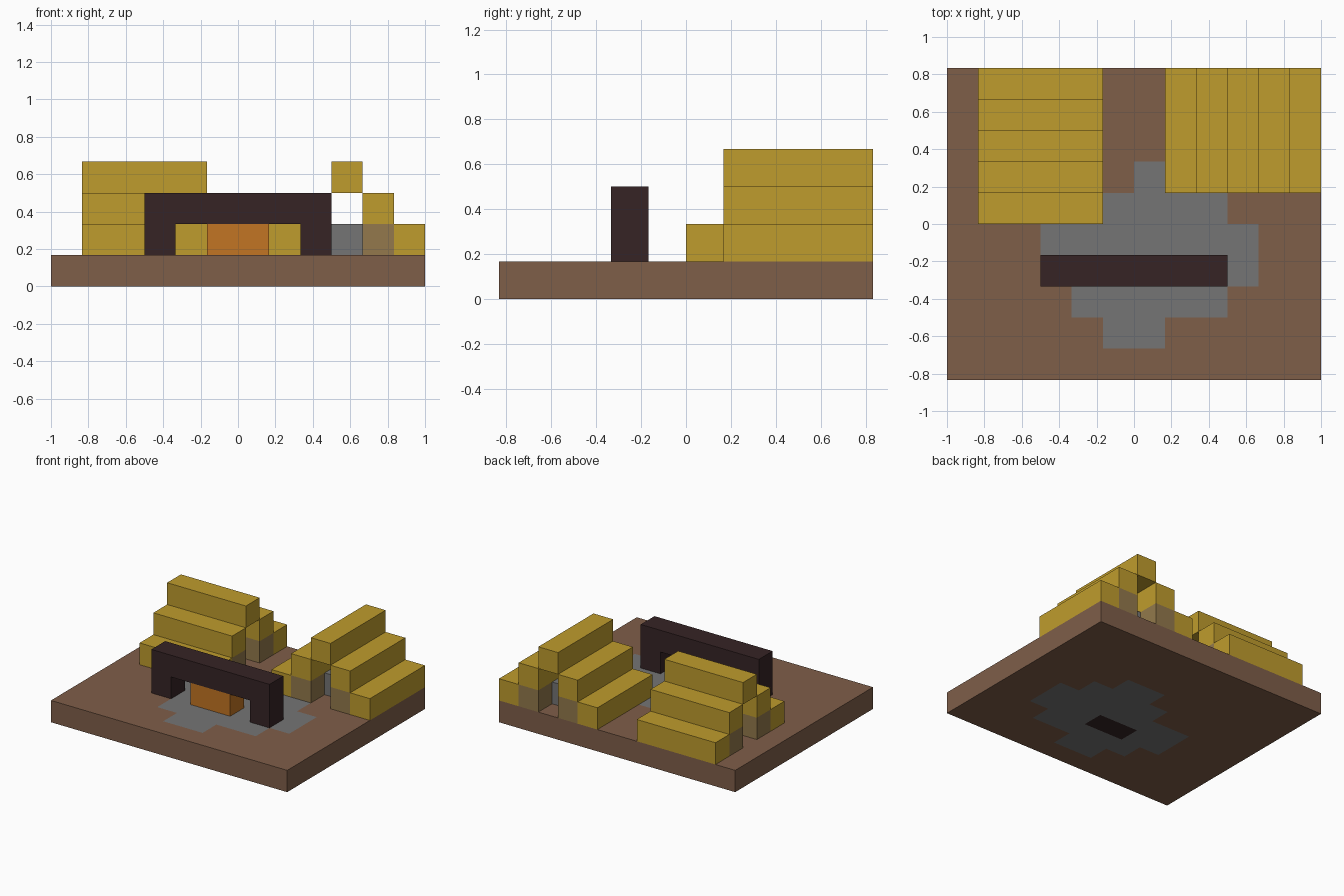
import bpy
import bmesh
from mathutils import Matrix, Vector

cube = bpy.data.objects.get("Cube")
if cube:
    bpy.data.objects.remove(cube)

U = 1 / 6                                  # one block
ORIGIN = Vector((-1, -5 * U, 0))           # corner of the block grid


def material(name, rgb):
    lin = [((c / 255 + 0.055) / 1.055) ** 2.4 for c in rgb] + [1]
    m = bpy.data.materials.new(name)
    m.use_nodes = True
    m.diffuse_color = lin
    m.node_tree.nodes["Principled BSDF"].inputs["Base Color"].default_value = lin
    return m


earth = material("earth_brown", (127, 94, 73))
stone = material("stone_grey", (117, 117, 117))
straw = material("straw_yellow", (191, 156, 45))
strut = material("weathered_straw", (147, 121, 76))
wood = material("dark_wood", (54, 36, 37))
ember = material("ember_orange", (194, 117, 35))


def add_object(name, bm, mats):
    bmesh.ops.recalc_face_normals(bm, faces=bm.faces)
    mesh = bpy.data.meshes.new(name)
    bm.to_mesh(mesh)
    bm.free()
    for m in mats:
        mesh.materials.append(m)
    ob = bpy.data.objects.new(name, mesh)
    bpy.context.collection.objects.link(ob)
    return ob


def block(name, mat, start, size):
    """Box given by its low corner and size, in blocks."""
    start, size = Vector(start), Vector(size)
    bm = bmesh.new()
    centre = ORIGIN + (start + size / 2) * U
    bmesh.ops.create_cube(bm, size=1, matrix=Matrix.Translation(centre)
                          @ Matrix.Diagonal((*(size * U), 1)))
    return add_object(name, bm, [mat])


# Ground slab with a stone clearing and a hearth set into it
CLEARING = {1: (5, 7), 2: (4, 9), 3: (3, 10), 4: (3, 10), 5: (5, 9), 6: (6, 8)}
bm = bmesh.new()
bmesh.ops.create_grid(bm, x_segments=12, y_segments=10, size=1,
                      matrix=Matrix.Diagonal((1, 5 * U, 1, 1)))
top = bmesh.ops.extrude_face_region(bm, geom=bm.faces[:], use_keep_orig=True)["geom"]
bmesh.ops.translate(bm, vec=(0, 0, U),
                    verts=[g for g in top if isinstance(g, bmesh.types.BMVert)])
bm.normal_update()
for f in bm.faces:
    if abs(f.normal.z) > 0.5:
        cell = (f.calc_center_median() - ORIGIN) / U
        col, row = int(cell.x), int(cell.y)
        low, high = CLEARING.get(row, (0, 0))
        if low <= col < high:
            f.material_index = 2 if row == 3 and col in (5, 6) else 1
add_object("ground_slab", bm, [earth, stone, wood])

# Fire with a timber frame over it
block("fire", ember, (5, 3, 1), (2, 1, 1))
block("frame_beam", wood, (3, 3, 2), (6, 1, 1))
for side, x in (("right", 3), ("left", 8)):
    block(f"frame_post_{side}", wood, (x, 3, 1), (1, 1, 1))


def tent(name, corner, along_x):
    """Stepped shelter: five rows across, four blocks long, open at both ends."""
    def part(label, mat, across, along, height, length):
        offset = Vector((along, across, height) if along_x else (across, along, height))
        size = (length, 1, 1) if along_x else (1, length, 1)
        block(f"{name}_{label}", mat, Vector(corner) + offset, size)

    for i in range(5):
        part(f"roof_row_{i + 1}", straw, i, 0, 2 - abs(i - 2), 4)
    for i in (1, 3):
        part(f"strut_{i}", strut, i, 0, 0, 4)
    part("bed", stone, 2, 1, 0, 2)


tent("right_tent", (1, 5, 1), True)
tent("left_tent", (7, 6, 1), False)
